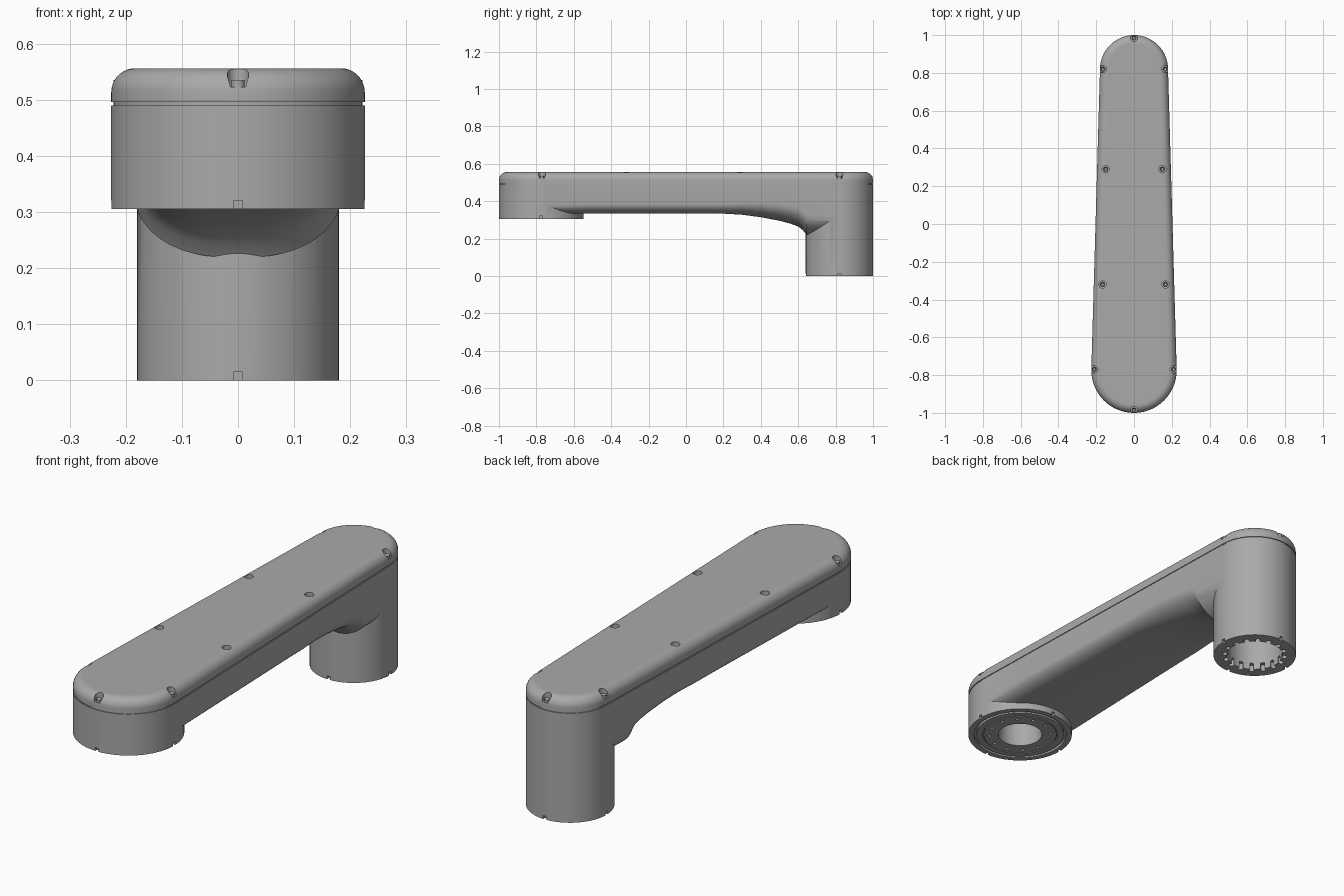
import bpy, bmesh
from math import sin, cos, pi, asin, tan, radians
from mathutils import Matrix

if "Cube" in bpy.data.objects:
    bpy.data.objects.remove(bpy.data.objects["Cube"], do_unlink=True)

# Main dimensions: two round hubs joined by a tapered arm
FRONT_Y, FRONT_R, FRONT_Z = -0.774, 0.226, 0.305
REAR_Y, REAR_R = 0.82, 0.18
SEAM = 0.492
TAPER = asin((FRONT_R - REAR_R) / (REAR_Y - FRONT_Y))

grey = bpy.data.materials.new("satin grey")
grey.use_nodes = True
grey.diffuse_color = (0.4, 0.4, 0.4, 1)
grey.node_tree.nodes["Principled BSDF"].inputs["Base Color"].default_value = (0.4, 0.4, 0.4, 1)


def finish(name, bm):
    bmesh.ops.recalc_face_normals(bm, faces=bm.faces)
    mesh = bpy.data.meshes.new(name)
    bm.to_mesh(mesh)
    bm.free()
    mesh.materials.append(grey)
    obj = bpy.data.objects.new(name, mesh)
    bpy.context.collection.objects.link(obj)
    return obj


def smooth(obj):
    obj.data.shade_smooth()
    obj.data.set_sharp_from_angle(angle=radians(30))


def loft(bm, rings):
    """Skin a list of equal-length point rings and cap both ends."""
    loops = [[bm.verts.new(p) for p in ring] for ring in rings]
    n = len(loops[0])
    for a, b in zip(loops, loops[1:]):
        for i in range(n):
            j = (i + 1) % n
            bm.faces.new((a[i], a[j], b[j], b[i]))
    bm.faces.new(loops[0])
    bm.faces.new(loops[-1])


def cylinder(bm, x, y, r, z0, z1, sides=64):
    bmesh.ops.create_cone(bm, cap_ends=True, segments=sides, radius1=r, radius2=r,
                          depth=z1 - z0, matrix=Matrix.Translation((x, y, (z0 + z1) / 2)))


def tube(bm, y, r0, r1, z0, z1, sides=64):
    loops = []
    for r, z in ((r0, z0), (r1, z0), (r1, z1), (r0, z1)):
        loops.append([bm.verts.new((r * cos(2 * pi * i / sides), y + r * sin(2 * pi * i / sides), z))
                      for i in range(sides)])
    for a, b in zip(loops, loops[1:] + loops[:1]):
        for i in range(sides):
            j = (i + 1) % sides
            bm.faces.new((a[i], a[j], b[j], b[i]))


def outline(inset, z, steps=28):
    """Tapered capsule outline, moved inwards by inset."""
    pts = []
    for i in range(steps + 1):
        a = TAPER + (pi - 2 * TAPER) * i / steps
        pts.append(((REAR_R - inset) * cos(a), REAR_Y + (REAR_R - inset) * sin(a), z))
    for i in range(steps + 1):
        a = pi - TAPER + (pi + 2 * TAPER) * i / steps
        pts.append(((FRONT_R - inset) * cos(a), FRONT_Y + (FRONT_R - inset) * sin(a), z))
    return pts


def boolean(obj, other, operation):
    """Apply a boolean and remove the second object."""
    mod = obj.modifiers.new("cut", 'BOOLEAN')
    mod.operation, mod.solver, mod.object = operation, 'EXACT', other
    other.hide_render = True
    bpy.context.view_layer.update()
    result = bpy.data.meshes.new_from_object(obj.evaluated_get(bpy.context.evaluated_depsgraph_get()))
    obj.modifiers.clear()
    obj.data = result
    bpy.data.objects.remove(other, do_unlink=True)


# Arm: cross-sections with a flat top and rounded lower corners
underside = [(FRONT_Y, .335), (-.5, .335), (-.2, .335), (.1, .335), (.2, .334), (.3, .328),
             (.4, .315), (.5, .296), (.56, .28), (.6, .265), (.625, .245), (.645, .22), (REAR_Y, .22)]
sections = []
for y, zb in underside:
    w = FRONT_R / cos(TAPER) - (y - FRONT_Y) * tan(TAPER) - 0.001
    t = min(max((y - 0.2) / 0.45, 0), 1)
    rx, rz = 0.075 + 0.08 * t, 0.05 + 0.06 * t
    half = [(w, SEAM - 0.003)]
    for i in range(11):
        a = pi / 2 * i / 10
        half.append((w - rx + rx * cos(a), zb + rz - rz * sin(a)))
    ring = half + [(-x, z) for x, z in reversed(half)]
    sections.append([(x, y, z) for x, z in ring])
bm = bmesh.new()
loft(bm, sections)
body = finish("arm_body", bm)

# Hubs merged into the arm
for y, r, z0 in ((FRONT_Y, FRONT_R, FRONT_Z), (REAR_Y, REAR_R, 0)):
    bm = bmesh.new()
    cylinder(bm, 0, y, r, z0, SEAM - 0.002)
    boolean(body, finish("hub", bm), 'UNION')

# Bores in both hubs
bm = bmesh.new()
cylinder(bm, 0, FRONT_Y, 0.095, FRONT_Z - 0.1, 0.45)
cylinder(bm, 0, REAR_Y, 0.122, -0.1, 0.4)
boolean(body, finish("bore_cutter", bm), 'DIFFERENCE')

# Flange details: grooves, bolt holes, scalloped bore and rim key slots
bm = bmesh.new()
tube(bm, FRONT_Y, 0.19, 0.201, FRONT_Z - 0.05, FRONT_Z + 0.012)
tube(bm, FRONT_Y, 0.159, 0.163, FRONT_Z - 0.05, FRONT_Z + 0.005)
for i in range(12):
    a = 2 * pi * (i + 0.5) / 12
    cylinder(bm, 0.135 * cos(a), FRONT_Y + 0.135 * sin(a), 0.008, FRONT_Z - 0.05, FRONT_Z + 0.03, 12)
for i in range(16):
    a = 2 * pi * (i + 0.5) / 16
    cylinder(bm, 0.13 * cos(a), REAR_Y + 0.13 * sin(a), 0.012, -0.05, 0.03, 14)
for y, r, z in ((FRONT_Y, FRONT_R, FRONT_Z), (REAR_Y, REAR_R, 0)):
    for i in range(4):
        place = (Matrix.Translation((0, y, z)) @ Matrix.Rotation(i * pi / 2, 4, 'Z')
                 @ Matrix.Translation((r, 0, 0)))
        bmesh.ops.create_cube(bm, size=1, matrix=place @ Matrix.Diagonal((0.024, 0.016, 0.03, 1)))
boolean(body, finish("flange_cutter", bm), 'DIFFERENCE')
smooth(body)

# Recessed seam between body and lid
bm = bmesh.new()
loft(bm, [outline(0.004, SEAM - 0.01), outline(0.004, SEAM + 0.01)])
smooth(finish("seam_gasket", bm))

# Lid with a rounded top edge
TOP, EDGE = 0.556, 0.042
rings = [outline(0, SEAM + 0.004)]
for i in range(11):
    a = pi / 2 * i / 10
    rings.append(outline(EDGE * (1 - cos(a)), TOP - EDGE + EDGE * sin(a)))
rings.append(outline(EDGE + 0.004, TOP))
bm = bmesh.new()
loft(bm, rings)
lid = finish("lid", bm)

# Screw pockets around the lid edge
spots = [(0, 0.985), (0, -0.985)]
for x, y in ((0.165, 0.82), (0.15, 0.29), (0.167, -0.32), (0.21, -0.77)):
    spots += [(x, y), (-x, y)]
bm = bmesh.new()
for x, y in spots:
    cylinder(bm, x, y, 0.019, 0.523, 0.6, 24)
boolean(lid, finish("pocket_cutter", bm), 'DIFFERENCE')
smooth(lid)

# Socket-head screws
bm = bmesh.new()
for x, y in spots:
    cylinder(bm, x, y, 0.012, 0.518, 0.535, 18)
bm.normal_update()
heads = [f for f in bm.faces if f.normal.z > 0.9]
bmesh.ops.inset_individual(bm, faces=heads, thickness=0.005)
for f in heads:
    bmesh.ops.translate(bm, verts=f.verts, vec=(0, 0, -0.008))
smooth(finish("lid_screws", bm))
